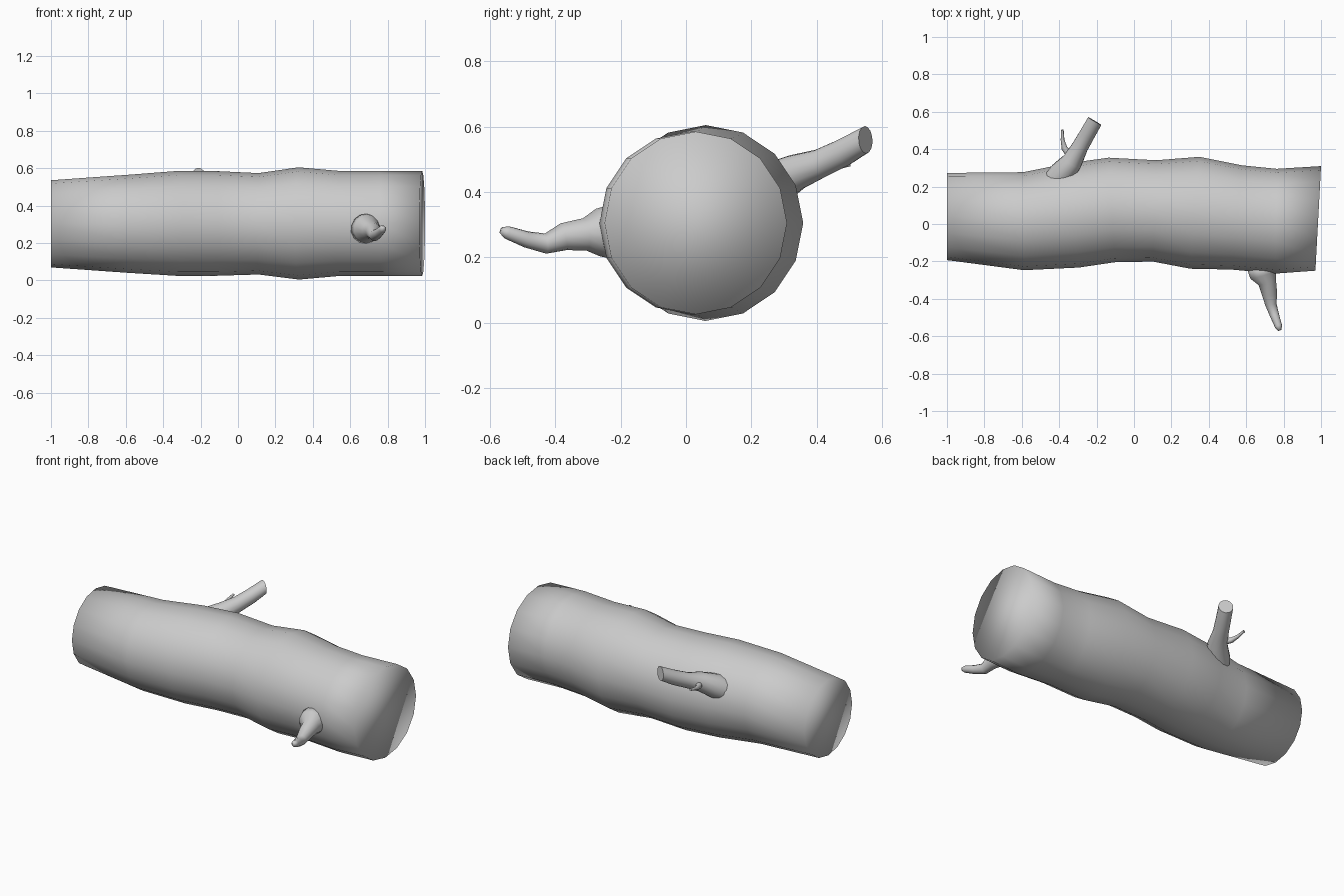
import bpy, bmesh, math
from mathutils import Vector

if "Cube" in bpy.data.objects:
    bpy.data.objects.remove(bpy.data.objects["Cube"])


def loft(name, rings, sides, start=None, end=None, sharp=None):
    """Skin a round tube through rings given as (x, y, z, radius)."""
    bm = bmesh.new()
    pts = [Vector(r[:3]) for r in rings]
    last = len(pts) - 1
    loops = []
    for i, p in enumerate(pts):
        t = (pts[min(i + 1, last)] - pts[max(i - 1, 0)]).normalized()
        if i == 0 and start:
            t = Vector(start).normalized()
        if i == last and end:
            t = Vector(end).normalized()
        side = t.cross(Vector((0, 0, 1))).normalized()
        up = side.cross(t)
        loop = []
        for k in range(sides):
            a = 2 * math.pi * k / sides
            loop.append(bm.verts.new(p + rings[i][3] * (up * math.cos(a) + side * math.sin(a))))
        loops.append(loop)
    for a, b in zip(loops, loops[1:]):
        for k in range(sides):
            n = (k + 1) % sides
            bm.faces.new((a[k], a[n], b[n], b[k]))
    bm.faces.new(loops[0])
    bm.faces.new(loops[-1])
    bmesh.ops.recalc_face_normals(bm, faces=bm.faces[:])
    for f in bm.faces:
        f.smooth = True
    me = bpy.data.meshes.new(name)
    bm.to_mesh(me)
    bm.free()
    ob = bpy.data.objects.new(name, me)
    bpy.context.collection.objects.link(ob)
    if sharp:
        bpy.context.view_layer.objects.active = ob
        ob.select_set(True)
        bpy.ops.object.shade_smooth_by_angle(angle=math.radians(sharp))
        ob.select_set(False)
    return ob


# Fallen trunk, 16-sided and gently crooked, smooth over its flat ends
loft("trunk", [
    (-1.00, 0.04, 0.303, 0.233),
    (-0.59, 0.015, 0.303, 0.262),
    (-0.33, 0.045, 0.305, 0.28),
    (-0.12, 0.075, 0.305, 0.28),
    (0.11, 0.07, 0.303, 0.271),
    (0.325, 0.06, 0.305, 0.30),
    (0.55, 0.035, 0.305, 0.28),
    (0.76, 0.015, 0.305, 0.28),
    (0.985, 0.03, 0.305, 0.28),
], 16, start=(1, 0, 0), end=(1, -0.054, 0))

# Broken branch on the back, flared at its root
loft("back_branch", [
    (-0.44, 0.20, 0.38, 0.07),
    (-0.385, 0.27, 0.425, 0.07),
    (-0.33, 0.335, 0.46, 0.056),
    (-0.29, 0.41, 0.487, 0.045),
    (-0.25, 0.48, 0.52, 0.043),
    (-0.21, 0.55, 0.56, 0.042),
], 14, end=(0.5, 0.85, 0.05), sharp=50)

# Thin twig growing from the back branch
loft("back_twig", [
    (-0.335, 0.36, 0.462, 0.022),
    (-0.372, 0.405, 0.466, 0.016),
    (-0.382, 0.45, 0.475, 0.010),
    (-0.383, 0.503, 0.486, 0.007),
], 8, sharp=50)

# Tapering crooked stub on the front
loft("front_branch", [
    (0.683, -0.22, 0.278, 0.085),
    (0.69, -0.27, 0.276, 0.073),
    (0.712, -0.31, 0.27, 0.05),
    (0.725, -0.375, 0.263, 0.042),
    (0.732, -0.43, 0.242, 0.031),
    (0.752, -0.49, 0.255, 0.025),
    (0.773, -0.548, 0.276, 0.020),
    (0.778, -0.567, 0.283, 0.010),
], 14)
